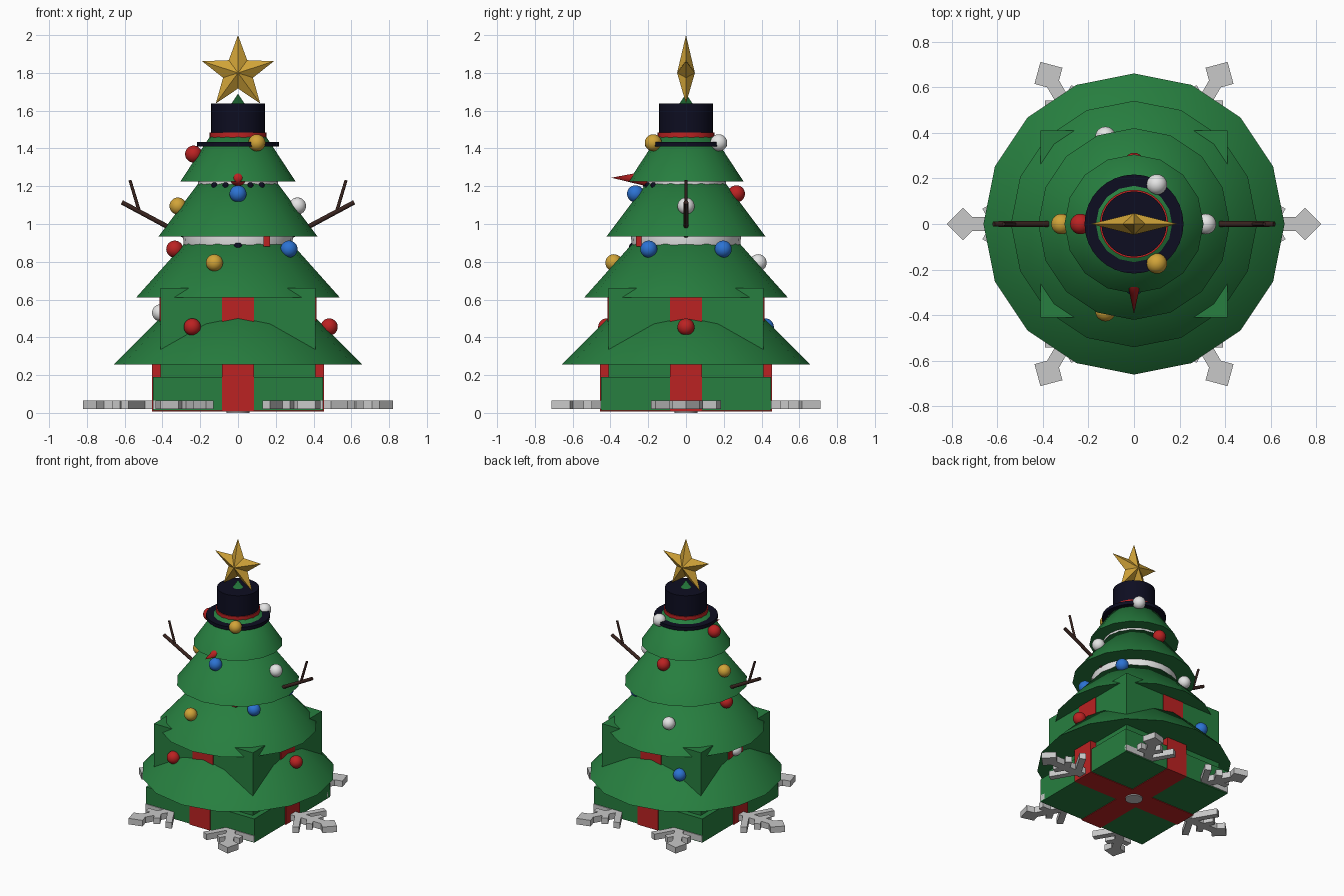
import bpy, bmesh, math
from mathutils import Vector, Matrix

cube = bpy.data.objects.get("Cube")
if cube:
    bpy.data.objects.remove(cube)


def material(name, r, g, b):
    m = bpy.data.materials.new(name)
    m.use_nodes = True
    m.diffuse_color = (r, g, b, 1)
    m.node_tree.nodes["Principled BSDF"].inputs["Base Color"].default_value = (r, g, b, 1)
    return m


GREEN = material("pine green", 0.02, 0.21, 0.05)
RED = material("red", 0.5, 0.016, 0.016)
GOLD = material("gold", 0.64, 0.37, 0.04)
BLUE = material("blue", 0.025, 0.17, 0.65)
WHITE = material("snow white", 0.78, 0.78, 0.78)
SILVER = material("silver grey", 0.58, 0.58, 0.58)
NAVY = material("dark navy", 0.004, 0.004, 0.015)
BROWN = material("bark brown", 0.04, 0.017, 0.013)


def finish(name, bm, mat, smooth=True):
    bmesh.ops.recalc_face_normals(bm, faces=bm.faces)
    me = bpy.data.meshes.new(name)
    bm.to_mesh(me)
    bm.free()
    me.materials.append(mat)
    ob = bpy.data.objects.new(name, me)
    bpy.context.scene.collection.objects.link(ob)
    if smooth:
        bpy.ops.object.select_all(action='DESELECT')
        ob.select_set(True)
        bpy.context.view_layer.objects.active = ob
        bpy.ops.object.shade_smooth_by_angle(angle=math.radians(40))
    return ob


def rod(name, start, end, r1, r2, mat, sides=32):
    """Cylinder or cone between two points."""
    a, b = Vector(start), Vector(end)
    bm = bmesh.new()
    spin = (b - a).to_track_quat('Z', 'Y').to_matrix().to_4x4()
    bmesh.ops.create_cone(bm, cap_ends=True, segments=sides, radius1=r1, radius2=r2,
                          depth=(b - a).length, matrix=Matrix.Translation((a + b) / 2) @ spin)
    return finish(name, bm, mat)


def ball(name, pos, r, mat):
    bm = bmesh.new()
    bmesh.ops.create_uvsphere(bm, u_segments=24, v_segments=16, radius=r,
                              matrix=Matrix.Translation(pos))
    return finish(name, bm, mat)


def add_box(bm, size, matrix):
    bmesh.ops.create_cube(bm, size=1, matrix=matrix @ Matrix.Diagonal((*size, 1)))


def box(name, hx, hy, z0, z1, mat):
    bm = bmesh.new()
    add_box(bm, (2 * hx, 2 * hy, z1 - z0), Matrix.Translation((0, 0, (z0 + z1) / 2)))
    return finish(name, bm, mat, False)


# Gift box with crossed ribbons
box("gift_box_base", 0.45, 0.45, 0.012, 0.19, GREEN)
box("gift_box_body", 0.41, 0.41, 0.1, 0.66, GREEN)
for label, swap in (("side", False), ("front", True)):
    for part, reach, z0, z1 in (("lower", 0.456, 0.008, 0.28), ("upper", 0.415, 0.28, 0.665)):
        hx, hy = (0.085, reach) if swap else (reach, 0.085)
        box(f"{label}_ribbon_{part}", hx, hy, z0, z1, RED)

# Snowflake stand
bm = bmesh.new()
for i in range(6):
    arm = Matrix.Rotation(math.radians(60 * i), 4, 'Z') @ Matrix.Translation((0, 0, 0.042))
    add_box(bm, (0.72, 0.06, 0.045), arm @ Matrix.Translation((0.36, 0, 0)))
    add_box(bm, (0.1, 0.1, 0.045),
            arm @ Matrix.Translation((0.75, 0, 0)) @ Matrix.Rotation(math.pi / 4, 4, 'Z'))
    for start, length in ((0.5, 0.2), (0.6, 0.09)):
        for side in (1, -1):
            branch = arm @ Matrix.Translation((start, 0, 0)) \
                @ Matrix.Rotation(side * math.pi / 3, 4, 'Z')
            add_box(bm, (length, 0.045, 0.045), branch @ Matrix.Translation((length / 2, 0, 0)))
finish("snowflake_stand", bm, SILVER, False)
rod("snowflake_hub", (0, 0, 0), (0, 0, 0.06), 0.06, 0.06, SILVER, 12)

# Tree tiers: radius, base height, tip height
for i, (r, z0, z1) in enumerate([(0.66, 0.255, 0.915), (0.54, 0.61, 1.215),
                                 (0.42, 0.935, 1.495), (0.305, 1.225, 1.69)]):
    rod(f"tree_tier_{i + 1}", (0, 0, z0), (0, 0, z1), r, 0, GREEN, 16)

# Snowman inside the tree
ball("snow_body", (0, 0, 0.94), 0.292, WHITE)
ball("snow_head", (0, 0, 1.24), 0.214, WHITE)
ball("coat_button", (0, -0.275, 0.877), 0.027, NAVY)
for i in range(5):
    a = math.radians(-90 + (i - 2) * 18)
    ball(f"mouth_coal_{i + 1}", (0.212 * math.cos(a), 0.212 * math.sin(a), 1.205), 0.016, NAVY)
rod("nose", (0, -0.2, 1.24), (0, -0.395, 1.245), 0.042, 0, RED)
bm = bmesh.new()
add_box(bm, (0.035, 0.03, 0.14), Matrix.Translation((0.153, -0.25, 0.95)))
finish("scarf_end", bm, RED, False)

# Twig arms
for label, s in (("left", 1), ("right", -1)):
    rod(f"{label}_arm", (s * 0.25, 0, 0.92), (s * 0.615, 0, 1.115), 0.013, 0.012, BROWN, 12)
    rod(f"{label}_twig", (s * 0.525, 0, 1.075), (s * 0.572, 0, 1.232), 0.009, 0.008, BROWN, 12)

# Top hat
rod("hat_brim", (0, 0, 1.41), (0, 0, 1.435), 0.217, 0.217, NAVY)
rod("hat_crown", (0, 0, 1.42), (0, 0, 1.638), 0.143, 0.143, NAVY)
rod("hat_band", (0, 0, 1.42), (0, 0, 1.484), 0.15, 0.15, RED)

# Baubles
baubles = [
    (GOLD, 0.1, -0.173, 1.43), (WHITE, 0.1, 0.173, 1.43), (RED, -0.235, 0, 1.37),
    (BLUE, 0, -0.267, 1.16), (RED, 0, 0.267, 1.16),
    (WHITE, 0.315, 0, 1.095), (GOLD, -0.318, 0, 1.095),
    (GOLD, -0.125, -0.382, 0.795), (WHITE, -0.125, 0.382, 0.795),
    (BLUE, 0.27, -0.197, 0.867), (BLUE, 0.27, 0.197, 0.867), (RED, -0.335, 0, 0.867),
    (RED, 0.483, 0, 0.455), (RED, -0.242, -0.42, 0.455), (BLUE, -0.242, 0.42, 0.455),
    (WHITE, -0.41, 0, 0.53),
]
for i, (mat, x, y, z) in enumerate(baubles):
    ball(f"bauble_{i + 1}", (x, y, z), 0.045, mat)

# Faceted star
bm = bmesh.new()
rim = []
for i in range(10):
    r, a = (0.2, 0.083)[i % 2], math.pi / 2 + i * math.pi / 5
    rim.append(bm.verts.new((r * math.cos(a), 0, 1.8 + r * math.sin(a))))
for y in (-0.047, 0.047):
    peak = bm.verts.new((0, y, 1.8))
    for i in range(10):
        bm.faces.new((rim[i], rim[(i + 1) % 10], peak))
finish("star", bm, GOLD, False)
